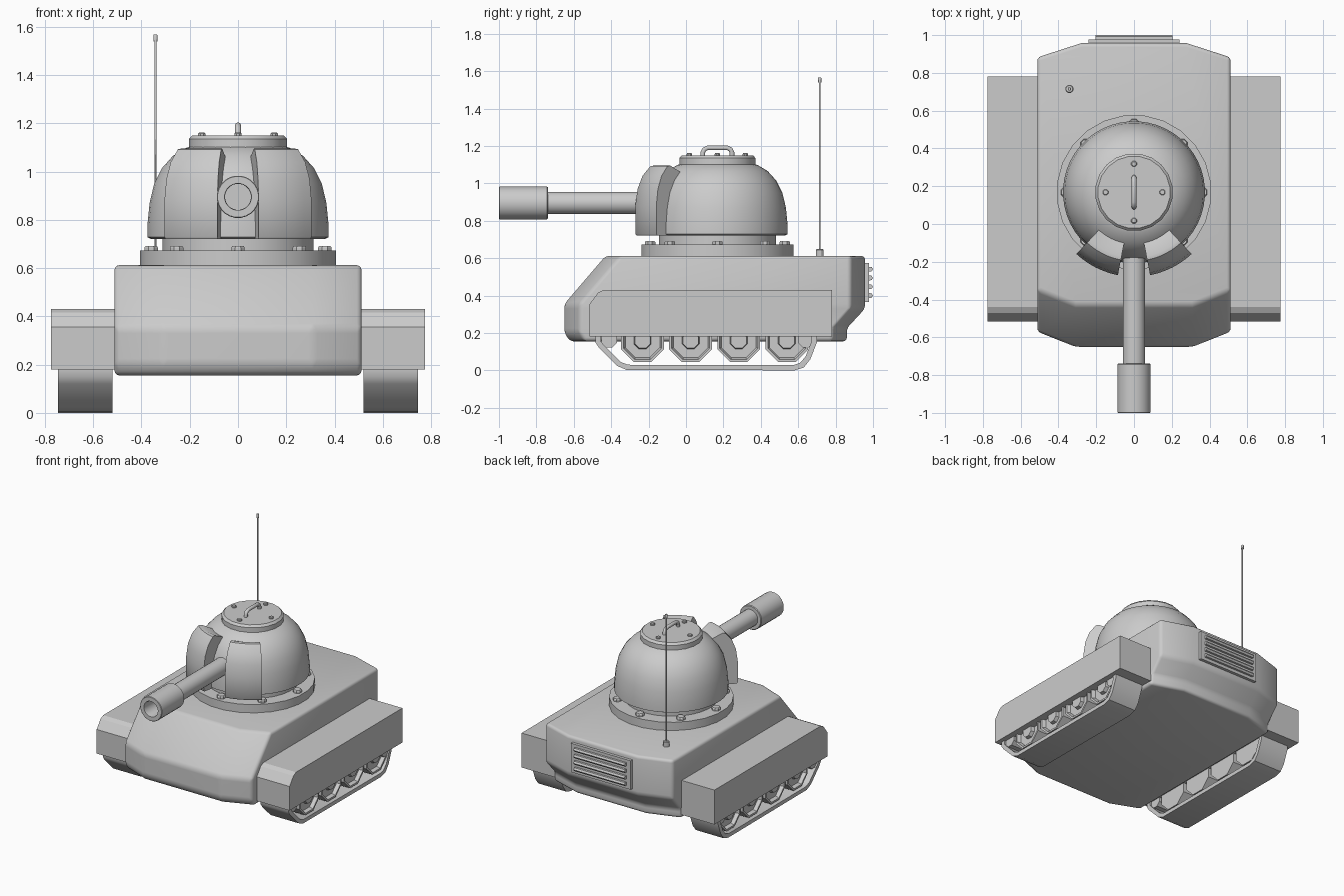
import bpy, bmesh, math
from mathutils import Matrix, Vector

cube = bpy.data.objects.get("Cube")
if cube:
    bpy.data.objects.remove(cube, do_unlink=True)

grey = bpy.data.materials.new("plain_grey")
grey.use_nodes = True
grey.diffuse_color = (0.6, 0.6, 0.6, 1)
grey.node_tree.nodes["Principled BSDF"].inputs["Base Color"].default_value = (0.6, 0.6, 0.6, 1)


def finish(name, bm, smooth=30, bevel=0, segments=2):
    """Turn a bmesh into a named, shaded object."""
    bmesh.ops.recalc_face_normals(bm, faces=bm.faces)
    mesh = bpy.data.meshes.new(name)
    bm.to_mesh(mesh)
    bm.free()
    mesh.materials.append(grey)
    obj = bpy.data.objects.new(name, mesh)
    bpy.context.collection.objects.link(obj)
    bpy.ops.object.select_all(action="DESELECT")
    obj.select_set(True)
    bpy.context.view_layer.objects.active = obj
    if bevel:
        mod = obj.modifiers.new("Bevel", "BEVEL")
        mod.width, mod.segments, mod.limit_method = bevel, segments, "ANGLE"
        mod.angle_limit = math.radians(20)
        bpy.ops.object.modifier_apply(modifier=mod.name)
    if smooth:
        bpy.ops.object.shade_smooth_by_angle(angle=math.radians(smooth))
    return obj


def loft(name, rings, closed=False, **kw):
    """Skin rings of points; cap the ends, or join last to first."""
    bm = bmesh.new()
    vs = [[bm.verts.new(p) for p in ring] for ring in rings]
    n = len(vs[0])
    pairs = list(zip(vs, vs[1:])) + ([(vs[-1], vs[0])] if closed else [])
    for a, b in pairs:
        for i in range(n):
            j = (i + 1) % n
            bm.faces.new((a[i], a[j], b[j], b[i]))
    if not closed:
        bm.faces.new(vs[0])
        bm.faces.new(vs[-1])
    return finish(name, bm, **kw)


def prism(name, outline, x0, x1, **kw):
    """Side outline in (y, z), extruded across x."""
    return loft(name, [[(x, y, z) for y, z in outline] for x in (x0, x1)], **kw)


def box(name, x, y, z, **kw):
    return prism(name, [(y[0], z[0]), (y[1], z[0]), (y[1], z[1]), (y[0], z[1])], *x, **kw)


def lathe(name, profile, centre, axis="Z", sides=16, **kw):
    """Turn a (radius, height) profile about an axis."""
    turn = {"Z": Matrix(), "-Y": Matrix.Rotation(math.pi / 2, 4, "X"),
            "X": Matrix.Rotation(math.pi / 2, 4, "Y")}[axis]
    m = Matrix.Translation(centre) @ turn
    rings = []
    for r, h in profile:
        angles = [math.tau * (i + 0.5) / sides for i in range(sides)]
        rings.append([m @ Vector((r * math.cos(a), r * math.sin(a), h)) for a in angles])
    return loft(name, rings, **kw)


# Hull: stacked eight-sided plans, (height, nose y, tail y)
layers = [(0.155, -0.62, 0.86), (0.2, -0.65, 0.86), (0.225, -0.65, 0.86),
          (0.33, -0.65, 0.957), (0.355, -0.65, 0.957), (0.612, -0.43, 0.957)]
hull = []
for z, f, b in layers:
    half = [(0.31, f), (0.512, f + 0.08), (0.512, b - 0.075), (0.28, b)]
    hull.append([(x, y, z) for x, y in half] + [(-x, y, z) for x, y in reversed(half)])
loft("hull", hull, bevel=0.02, segments=3)

# Rear vent
box("vent_plate", (-0.24, 0.24), (0.94, 0.978), (0.365, 0.575))
for i in range(4):
    z = 0.4 + 0.047 * i
    bar = [(0.97, z - 0.013), (0.992, z - 0.012), (1.0, z), (0.992, z + 0.012), (0.97, z + 0.013)]
    prism(f"vent_slat_{i + 1}", bar, -0.205, 0.205, smooth=0)

# Running gear on both sides
guard = [(-0.515, 0.18), (0.78, 0.18), (0.78, 0.43), (-0.44, 0.43), (-0.47, 0.415), (-0.515, 0.355)]
outer = [(-0.485, 0.185), (-0.485, 0.15), (-0.465, 0.12), (-0.37, 0.025), (-0.32, 0.003),
         (0.58, 0), (0.63, 0.015), (0.665, 0.06), (0.7, 0.15), (0.7, 0.185)]
inner = [(-0.455, 0.185), (-0.455, 0.155), (-0.44, 0.135), (-0.35, 0.045), (-0.31, 0.03),
         (0.575, 0.028), (0.61, 0.04), (0.64, 0.075), (0.672, 0.155), (0.672, 0.185)]
for side, s in (("left", 1), ("right", -1)):
    prism(f"{side}_track_guard", guard, s * 0.48, s * 0.775, smooth=0)
    loft(f"{side}_track", [[(s * 0.52, *o), (s * 0.745, *o), (s * 0.745, *i), (s * 0.52, *i)]
                           for o, i in zip(outer, inner)], smooth=35)
    for k in range(4):
        y = -0.232 + 0.257 * k
        dish = [(0.124, 0.53), (0.124, 0.735), (0.11, 0.735), (0.1, 0.71), (0.05, 0.71),
                (0.045, 0.735)]
        lathe(f"{side}_wheel_{k + 1}", [(r, s * h) for r, h in dish], (0, y, 0.16), "X", 8, smooth=0)
    for end, y in (("front", -0.41), ("rear", 0.64)):
        lathe(f"{side}_{end}_roller", [(0.045, s * 0.53), (0.045, s * 0.735)],
              (0, y, 0.165), "X", 8, smooth=0)

# Turret ring and its bolts
CY = 0.168
lathe("turret_flange", [(0.41, 0.6), (0.41, 0.672)], (0, CY, 0), sides=24)
lathe("turret_neck", [(0.315, 0.66), (0.315, 0.74)], (0, CY, 0), sides=32)
for i in range(8):
    a = math.tau * i / 8
    lathe(f"flange_bolt_{i + 1}", [(0.03, 0.66), (0.03, 0.685), (0.025, 0.692)],
          (0.36 * math.sin(a), CY + 0.36 * math.cos(a), 0), sides=8)

# Turret dome
dome = [(0.36, 0.72), (0.376, 0.728), (0.376, 0.78), (0.367, 0.87), (0.348, 0.95),
        (0.315, 1.015), (0.27, 1.065), (0.215, 1.098), (0.19, 1.105)]
lathe("turret_dome", dome, (0, CY, 0), sides=48, smooth=40)

# Curved cheek plates beside the gun
cheek = [(0.3, 0.72), (0.44, 0.72), (0.447, 0.73), (0.447, 0.88), (0.435, 0.97), (0.408, 1.04),
         (0.365, 1.092), (0.345, 1.095), (0.27, 1.06)]
for side, s in (("left", 1), ("right", -1)):
    rings = []
    for k in range(7):
        a = math.radians(11 + 32 * k / 6)
        rings.append([(s * r * math.sin(a), CY - r * math.cos(a), z) for r, z in cheek])
    loft(f"{side}_cheek_plate", rings, smooth=35)

# Gun with hollow muzzle
GZ = 0.895
lathe("gun_barrel", [(0.06, 0.05), (0.06, 0.75)], (0, 0, GZ), "-Y", 24)
lathe("gun_muzzle", [(0.06, 0.738), (0.084, 0.738), (0.088, 0.743), (0.088, 0.997), (0.085, 1.0),
                     (0.056, 1.0), (0.054, 0.99), (0.054, 0.8)], (0, 0, GZ), "-Y", 24)

# Hatch, bolts and handle
lathe("hatch", [(0.206, 1.07), (0.206, 1.135), (0.192, 1.15)], (0, CY, 0), sides=20, smooth=25)
for i in range(4):
    a = math.tau * i / 4
    lathe(f"hatch_bolt_{i + 1}", [(0.016, 1.14), (0.016, 1.157), (0.012, 1.162)],
          (0.15 * math.sin(a), CY + 0.15 * math.cos(a), 0), sides=8)
path = [(-0.078, 1.14), (-0.078, 1.165), (-0.07, 1.181), (-0.052, 1.19)]
path += [(-y, z) for y, z in reversed(path)]
rings = []
for i, (y, z) in enumerate(path):
    t = Vector(path[min(i + 1, len(path) - 1)]) - Vector(path[max(i - 1, 0)])
    t.normalize()
    rings.append([(0.013 * math.cos(a), CY + y - t.y * 0.013 * math.sin(a), z + t.x * 0.013 * math.sin(a))
                  for a in (math.tau * k / 10 for k in range(10))])
loft("hatch_handle", rings, smooth=50)

# Antenna
for name, r, z0, z1 in (("antenna_base", 0.022, 0.6, 0.648), ("antenna_rod", 0.005, 0.64, 1.545),
                        ("antenna_tip", 0.009, 1.538, 1.567)):
    lathe(name, [(r, z0), (r, z1 - 0.004), (r * 0.8, z1)], (-0.342, 0.715, 0), sides=12)
